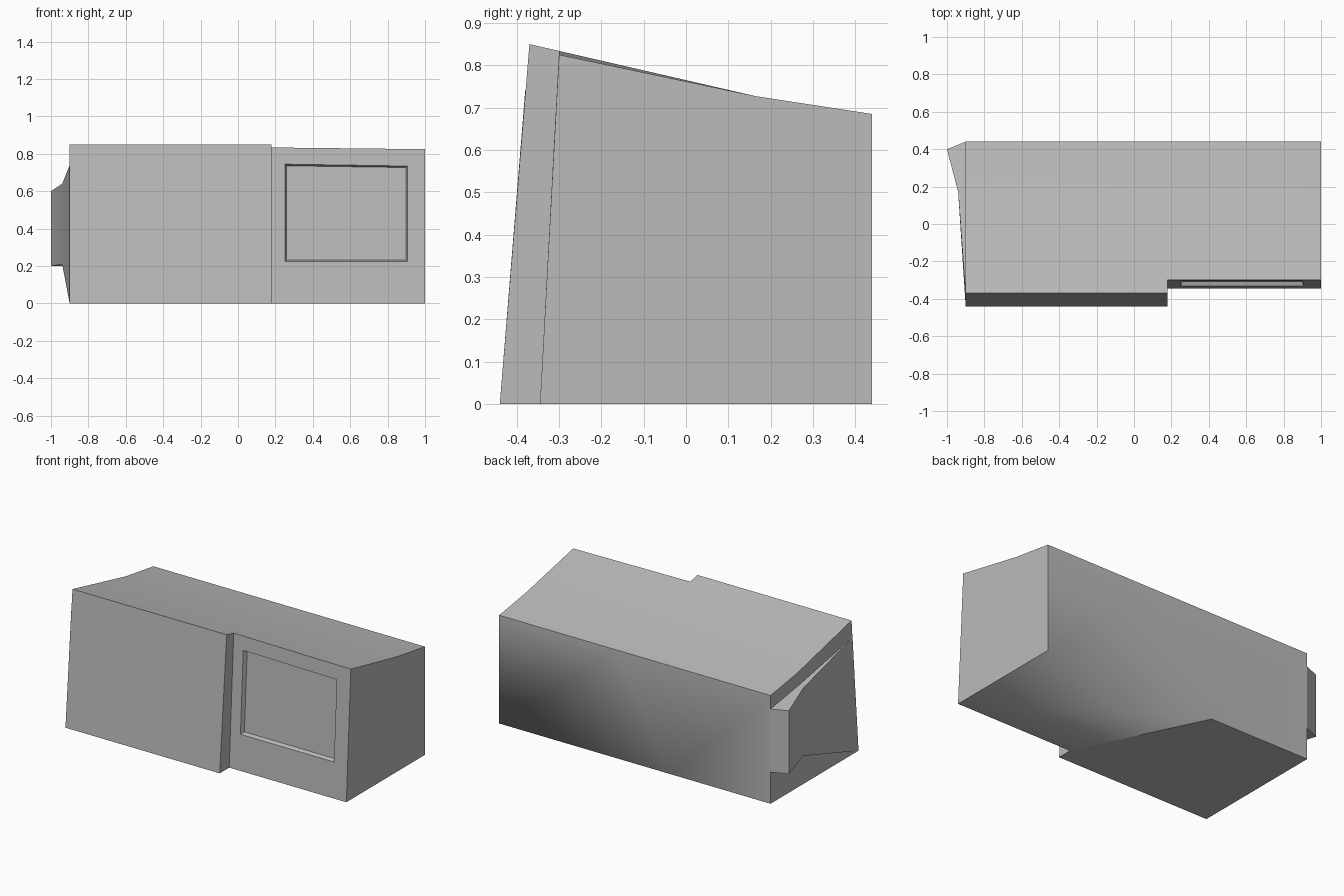
import bpy, bmesh, math
from mathutils import Vector

cube = bpy.data.objects.get("Cube")
if cube:
    bpy.data.objects.remove(cube)

grey = bpy.data.materials.new("light_grey")
grey.use_nodes = True
grey.diffuse_color = (0.5, 0.5, 0.5, 1)
grey.node_tree.nodes["Principled BSDF"].inputs["Base Color"].default_value = (0.5, 0.5, 0.5, 1)


def loft(bm, a, b):
    """Join two closed loops of vertices with quads."""
    for i in range(len(a)):
        j = (i + 1) % len(a)
        bm.faces.new((a[i], a[j], b[j], b[i]))


def verts(bm, points):
    return [bm.verts.new(p) for p in points]


def finish(bm, name, blended=()):
    """Smooth shading with sharp creases, then make the object."""
    bmesh.ops.recalc_face_normals(bm, faces=bm.faces)
    for f in bm.faces:
        f.smooth = True
    for e in bm.edges:
        e.smooth = len(e.link_faces) == 2 and e.calc_face_angle() < math.radians(30)
    for a, b, soft in blended:
        bm.edges.get((a, b)).smooth = soft
    mesh = bpy.data.meshes.new(name)
    bm.to_mesh(mesh)
    bm.free()
    mesh.materials.append(grey)
    obj = bpy.data.objects.new(name, mesh)
    bpy.context.collection.objects.link(obj)


# Cabin body: a long side profile with a deeper left half
LEFT, STEP, RIGHT = -0.9, 0.18, 1.0
profile = [(-0.44, 0), (-0.37, 0.85), (-0.30, 0.834), (0.165, 0.727),
           (0.44, 0.685), (0.44, 0), (-0.345, 0)]
bm = bmesh.new()
left = verts(bm, [(LEFT, y, z) for y, z in profile])
seam = verts(bm, [(STEP, y, z) for y, z in profile])
seam[5].co.x = -0.2
right = verts(bm, [(RIGHT, y, z) for y, z in profile[2:]])
right[0].co.z = 0.825
loft(bm, left, seam)
bm.faces.new(left)
bm.faces.new(right)
bm.faces.new((seam[0], seam[1], seam[2], seam[6]))
for i in range(4):
    bm.faces.new((seam[i + 2], seam[i + 3], right[i + 1], right[i]))

# Recessed window in the right half of the front
def on_front(x, z, depth=0):
    return (x, -0.345 + 0.045 * z / 0.83 + depth, z)

border = [seam[6], right[4], right[0], seam[2]]
rim = verts(bm, [on_front(0.25, 0.225), on_front(0.905, 0.225),
                 on_front(0.905, 0.735), on_front(0.25, 0.745)])
pane = verts(bm, [on_front(0.26, 0.233, 0.025), on_front(0.897, 0.233, 0.025),
                  on_front(0.897, 0.727, 0.025), on_front(0.26, 0.736, 0.025)])
loft(bm, border, rim)
loft(bm, rim, pane)
bm.faces.new(pane)
finish(bm, "cabin_body", [(seam[5], right[3], True), (seam[5], seam[6], False)])

# Tapered duct on the left end, as sections from front to back
bm = bmesh.new()
front = verts(bm, [(LEFT, -0.44, 0), (LEFT, -0.38, 0.74)])
sections = []
for x, y, low, high, wall_y in [(-0.94, 0.17, 0.21, 0.64, 0.17), (-1, 0.4, 0.2, 0.6, 0.44)]:
    sections.append(verts(bm, [(x, y, low), (x, y, high),
                               (LEFT, wall_y, high), (LEFT, wall_y, low)]))
middle, back = sections
bm.faces.new((front[0], front[1], middle[1], middle[0]))
bm.faces.new((front[1], middle[2], middle[1]))
bm.faces.new((front[0], middle[0], middle[3]))
bm.faces.new((front[0], middle[3], middle[2], front[1]))
loft(bm, middle, back)
bm.faces.new(back)
finish(bm, "end_duct")
